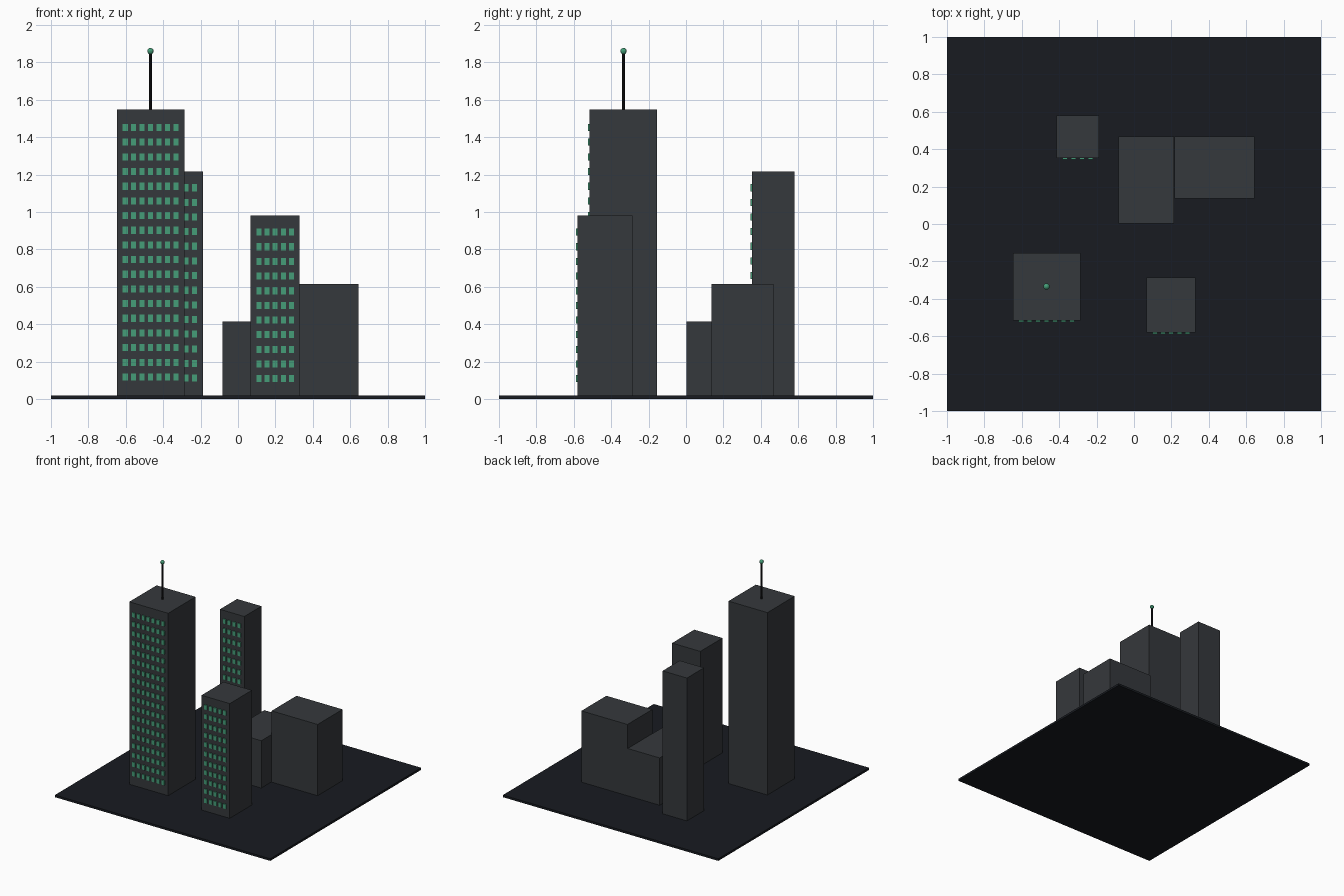
import bpy, bmesh
from mathutils import Matrix, Vector

if "Cube" in bpy.data.objects:
    bpy.data.objects.remove(bpy.data.objects["Cube"])


def material(name, rgb):
    m = bpy.data.materials.new(name)
    m.diffuse_color = (*rgb, 1)
    m.use_nodes = True
    m.node_tree.nodes["Principled BSDF"].inputs["Base Color"].default_value = m.diffuse_color
    return m


DARK = material("dark_ground", (0.009, 0.011, 0.015))
WALL = material("charcoal_wall", (0.036, 0.040, 0.045))
GREEN = material("green_glow", (0.06, 0.34, 0.19))
BLACK = material("black_metal", (0.008, 0.008, 0.01))


def finish(name, bm, mat):
    me = bpy.data.meshes.new(name)
    bm.to_mesh(me)
    bm.free()
    me.materials.append(mat)
    ob = bpy.data.objects.new(name, me)
    bpy.context.collection.objects.link(ob)
    return ob


def add_box(bm, lo, hi):
    lo, hi = Vector(lo), Vector(hi)
    bmesh.ops.create_cube(bm, size=1, matrix=Matrix.Translation((lo + hi) / 2)
                          @ Matrix.Diagonal((*(hi - lo), 1)))


def box(name, lo, hi, mat):
    bm = bmesh.new()
    add_box(bm, lo, hi)
    return finish(name, bm, mat)


def windows(name, x0, x1, y, cols, rows, z0, z1):
    bm = bmesh.new()
    for i in range(cols):
        x = x0 + (x1 - x0) * (i + 1) / (cols + 1)
        for j in range(rows):
            z = z0 + (z1 - z0) * j / (rows - 1)
            add_box(bm, (x - 0.0135, y - 0.008, z - 0.019),
                    (x + 0.0135, y + 0.004, z + 0.019))
    return finish(name, bm, GREEN)


# Ground slab
G = 0.018
box("ground", (-1, -1, 0), (1, 1, G), DARK)

# Buildings: name, x0, x1, y0, y1, top, window columns, rows, lowest and highest row
for name, x0, x1, y0, y1, top, cols, rows, z0, z1 in (
    ("main_tower", -0.648, -0.287, -0.516, -0.154, 1.549, 7, 18, 0.118, 1.452),
    ("back_tower", -0.414, -0.188, 0.352, 0.579, 1.217, 4, 14, 0.112, 1.13),
    ("front_tower", 0.068, 0.330, -0.581, -0.287, 0.981, 5, 11, 0.109, 0.893),
    ("low_block", -0.083, 0.214, 0.003, 0.467, 0.415, 0, 0, 0, 0),
    ("wide_block", 0.217, 0.644, 0.136, 0.467, 0.616, 0, 0, 0, 0),
):
    box(name, (x0, y0, G), (x1, y1, top), WALL)
    if cols:
        windows(name + "_windows", x0, x1, y0, cols, rows, z0, z1)

# Antenna mast and beacon on the main tower
AX, AY = -0.468, -0.334
bm = bmesh.new()
bmesh.ops.create_cone(bm, cap_ends=True, segments=8, radius1=0.007, radius2=0.007,
                      depth=0.311, matrix=Matrix.Translation((AX, AY, 1.7045)))
finish("antenna", bm, BLACK)
bm = bmesh.new()
bmesh.ops.create_uvsphere(bm, u_segments=12, v_segments=8, radius=0.017,
                          matrix=Matrix.Translation((AX, AY, 1.86)))
finish("beacon", bm, GREEN)
